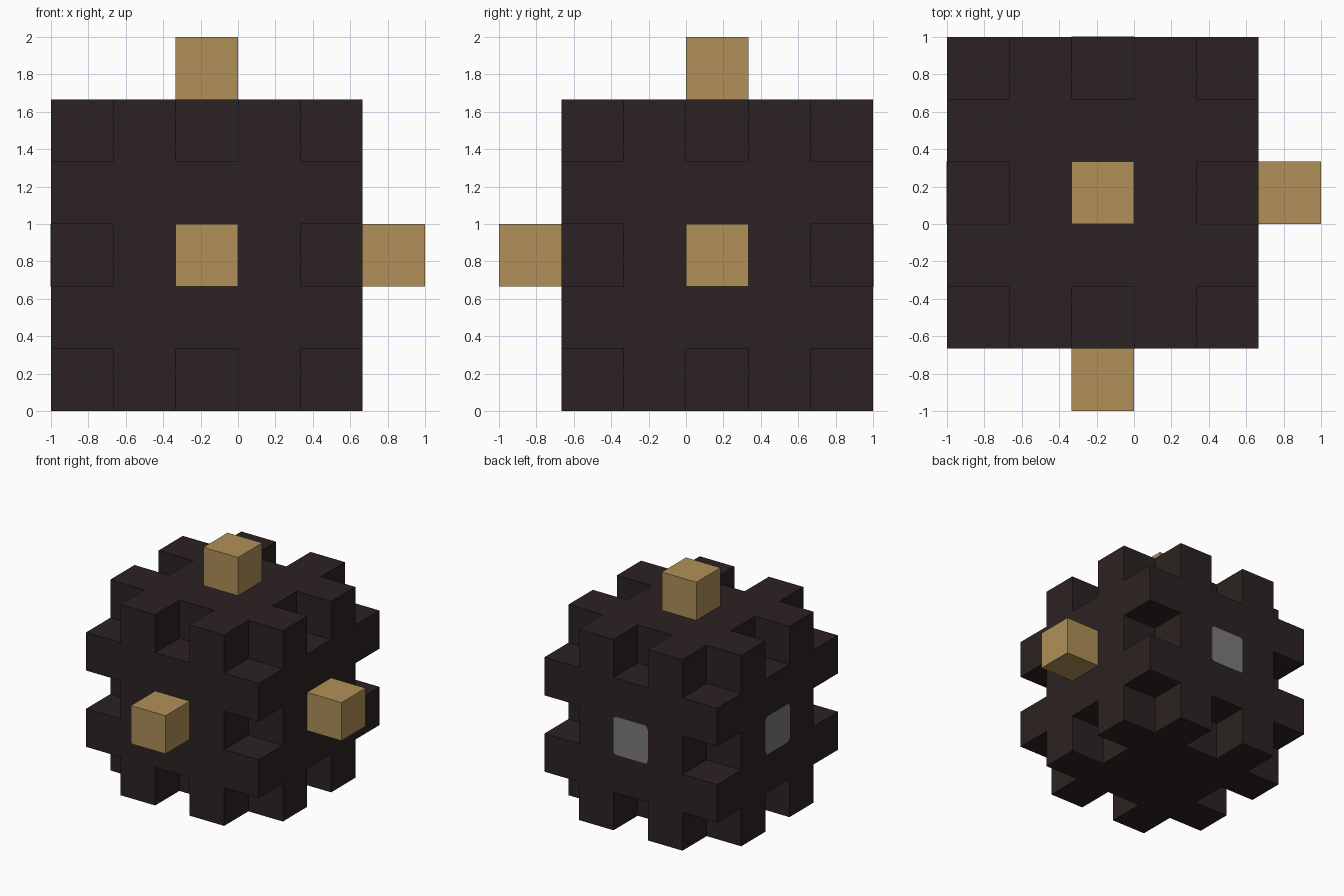
import bpy, bmesh
from itertools import product
from mathutils import Vector

if "Cube" in bpy.data.objects:
    bpy.data.objects.remove(bpy.data.objects["Cube"], do_unlink=True)

N = 5                                # cells along each side of the block
CELL = 1 / 3
ORIGIN = Vector((-1, -2 * CELL, 0))  # lowest corner of the block
CENTRE = ORIGIN + Vector((1, 1, 1)) * N * CELL / 2


def srgb(*rgb):
    lin = [((c / 255 + 0.055) / 1.055) ** 2.4 for c in rgb]
    return (*lin, 1)


def material(name, color):
    m = bpy.data.materials.new(name)
    m.use_nodes = True
    m.diffuse_color = color
    bsdf = m.node_tree.nodes["Principled BSDF"]
    bsdf.inputs["Base Color"].default_value = color
    bsdf.inputs["Roughness"].default_value = 0.8
    return m


dark = material("dark brown", srgb(44, 34, 34))
tan = material("tan wood", srgb(176, 144, 88))
grey = material("grey", srgb(122, 122, 122))


def make_object(name, bm, mat):
    bmesh.ops.recalc_face_normals(bm, faces=bm.faces)
    mesh = bpy.data.meshes.new(name)
    bm.to_mesh(mesh)
    bm.free()
    mesh.materials.append(mat)
    obj = bpy.data.objects.new(name, mesh)
    bpy.context.collection.objects.link(obj)
    return obj


def filled(cell):
    """Solid block whose twelve edges are notched at every other cell."""
    if any(c < 0 or c >= N for c in cell):
        return False
    inner = [c for c in cell if 0 < c < N - 1]
    if len(inner) >= 2:
        return True
    return len(inner) == 1 and inner[0] % 2 == 1


# Notched block: one skin of quads, merged into large flat faces
bm = bmesh.new()
for cell in filter(filled, product(range(N), repeat=3)):
    for axis, side in product(range(3), (0, 1)):
        step = list(cell)
        step[axis] += 2 * side - 1
        if filled(step):
            continue
        u, v = (axis + 1) % 3, (axis + 2) % 3
        quad = []
        for du, dv in ((0, 0), (1, 0), (1, 1), (0, 1)):
            p = Vector(cell)
            p[axis] += side
            p[u] += du
            p[v] += dv
            quad.append(bm.verts.new(ORIGIN + p * CELL))
        bm.faces.new(quad if side else quad[::-1])
bmesh.ops.remove_doubles(bm, verts=bm.verts, dist=0.001)
bmesh.ops.dissolve_limit(bm, angle_limit=0.01, verts=bm.verts, edges=bm.edges)
make_object("notched_block", bm, dark)


def face_box(name, axis, sign, low, high, mat, rounding=0):
    """Box on the middle of one block face, from depth low to high."""
    bm = bmesh.new()
    bmesh.ops.create_cube(bm, size=1)
    size = Vector((CELL, CELL, CELL))
    size[axis] = high - low
    mid = CENTRE.copy()
    mid[axis] += sign * (N * CELL / 2 + (low + high) / 2)
    for vert in bm.verts:
        vert.co = vert.co * size + mid
    if rounding:
        edges = [e for e in bm.edges
                 if abs(e.verts[0].co[axis] - e.verts[1].co[axis]) > 0.001]
        bmesh.ops.bevel(bm, geom=edges, offset=rounding, segments=3,
                        profile=0.5, affect='EDGES')
    make_object(name, bm, mat)


# Pegs on the front, right-hand and top faces
face_box("side_peg", 0, 1, 0, CELL, tan)
face_box("front_peg", 1, -1, 0, CELL, tan)
face_box("top_peg", 2, 1, 0, CELL, tan)

# Flush grey plates on the two opposite upright faces
face_box("side_plate", 0, -1, -0.003, 0.003, grey, 0.03)
face_box("back_plate", 1, 1, -0.003, 0.003, grey, 0.03)
